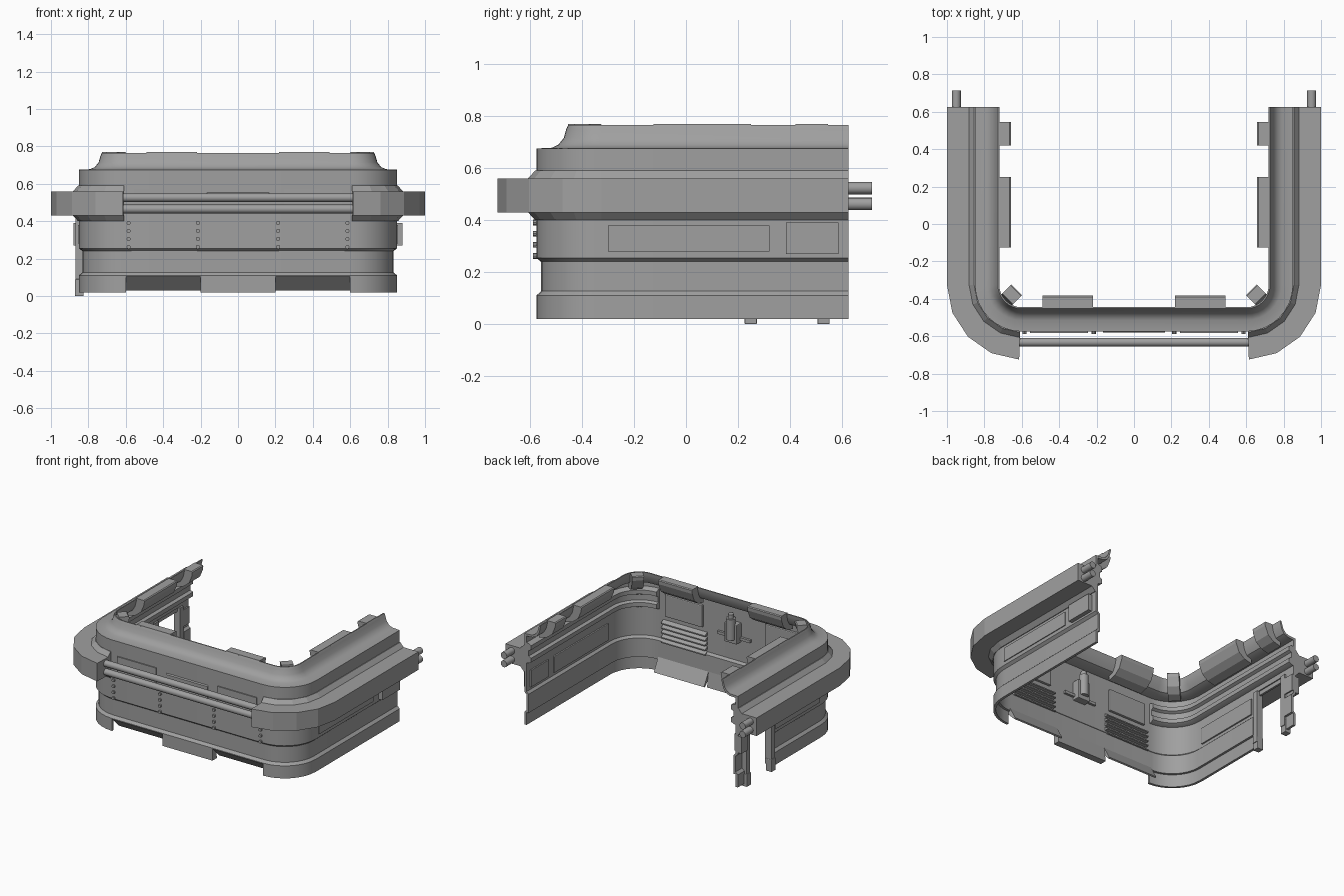
import bpy, bmesh, math
from mathutils import Vector

cube = bpy.data.objects.get("Cube")
if cube:
    bpy.data.objects.remove(cube)

grey = bpy.data.materials.new("mid_grey")
grey.use_nodes = True
colour = (0.35, 0.35, 0.35, 1)
grey.diffuse_color = colour
grey.node_tree.nodes["Principled BSDF"].inputs["Base Color"].default_value = colour

CX, CY, R = 0.6, -0.325, 0.25     # corner centre and wall corner radius
BACK = 0.625                      # open rear end of both side walls
smooth_parts = []


def finish(name, bm, smooth=True):
    bmesh.ops.recalc_face_normals(bm, faces=bm.faces)
    mesh = bpy.data.meshes.new(name)
    bm.to_mesh(mesh)
    bm.free()
    mesh.materials.append(grey)
    obj = bpy.data.objects.new(name, mesh)
    bpy.context.collection.objects.link(obj)
    if smooth:
        smooth_parts.append(obj)
    return obj


# Stations on the wall line: a point and the outward direction there
def front(x):
    return Vector((x, CY - R, 0)), Vector((0, -1, 0))


def side(s, y):
    return Vector((s * (CX + R), y, 0)), Vector((s, 0, 0))


def corner(s, steps, end=90):
    result = []
    for i in range(steps + 1):
        a = math.radians(end * i / steps)
        n = Vector((s * math.cos(a), -math.sin(a), 0))
        result.append((Vector((s * CX, CY, 0)) + n * R, n))
    return result


def sweep(name, stations, profile, smooth=True):
    """Carry a closed (outward offset, height) profile along the stations."""
    bm = bmesh.new()
    rings = [[bm.verts.new(p + n * d + Vector((0, 0, z))) for d, z in profile]
             for p, n in stations]
    count = len(profile)
    for a, b in zip(rings, rings[1:]):
        for i in range(count):
            j = (i + 1) % count
            bm.faces.new((a[i], a[j], b[j], b[i]))
    bm.faces.new(rings[0])
    bm.faces.new(rings[-1])
    return finish(name, bm, smooth)


def block(name, stations, d0, d1, z0, z1, bevel=0):
    obj = sweep(name, stations, [(d0, z0), (d1, z0), (d1, z1), (d0, z1)], False)
    if bevel:
        mod = obj.modifiers.new("edge_bevel", 'BEVEL')
        mod.width = bevel
        mod.segments = 2
    return obj


def rod(name, start, end, radius, sides=16):
    start, end = Vector(start), Vector(end)
    axis = end - start
    bm = bmesh.new()
    bmesh.ops.create_cone(bm, cap_ends=True, segments=sides, radius1=radius,
                          radius2=radius, depth=axis.length)
    bm.transform(axis.to_track_quat('Z', 'Y').to_matrix().to_4x4())
    bmesh.ops.translate(bm, verts=bm.verts, vec=(start + end) / 2)
    return finish(name, bm)


# Wall shell
DOOR0, DOOR1 = 0.235, 0.55
right_run = [side(1, BACK)] + corner(1, 8)
left_run = corner(-1, 8)[::-1]
upper = [(0, .43), (0, .675), (-.06, .678), (-.085, .69), (-.105, .715),
         (-.115, .75), (-.122, .765), (-.13, .765), (-.127, .745), (-.118, .71),
         (-.098, .677), (-.065, .663), (-.018, .66), (-.018, .43)]
lower = [(-.018, .11), (-.018, .24), (0, .255), (0, .43), (-.018, .43),
         (-.018, .26), (-.034, .245), (-.034, .11)]
skirt = [(0, .02), (0, .11), (-.018, .127), (-.03, .127), (-.018, .11), (-.018, .02)]

sweep("upper_wall", right_run + left_run + [side(-1, BACK)], upper)
sweep("lower_wall", right_run + left_run + [side(-1, DOOR0)], lower)
sweep("lower_wall_rear_strip", [side(-1, DOOR1), side(-1, BACK)], lower)
sweep("skirt_left", right_run, skirt)
sweep("skirt_right", left_run + [side(-1, DOOR0)], skirt)
sweep("skirt_rear_strip", [side(-1, DOOR1), side(-1, BACK)], skirt)

# Front skirt: flush centre and slanted recess plates
sweep("skirt_centre", [front(-.2), front(.2)],
      [(0, .02), (0, .11), (-.018, .127), (-.034, .127), (-.05, .02)])
for s in (-1, 1):
    sweep("skirt_recess", [front(s * .2), front(s * .6)],
          [(0, .105), (0, .11), (-.018, .127), (-.034, .127), (-.085, .035), (-.075, .03)])

# Bumpers around both sides, with inner rails and the pipes they hold
bumper = [(-.01, .40), (.005, .40), (.032, .43), (.15, .43), (.15, .56),
          (.032, .56), (.005, .59), (-.01, .59)]
rails = [(-.01, .615), (-.035, .61), (-.055, .60), (-.055, .57), (-.035, .56),
         (-.035, .52), (-.055, .51), (-.055, .48), (-.035, .47), (-.01, .465)]
for s in (-1, 1):
    sweep("bumper", [side(s, BACK)] + corner(s, 4, 88), bumper, False)
    sweep("inner_rails", [side(s, BACK)] + corner(s, 8), rails)
    for z in (.462, .523):
        rod("rear_pipe", (s * .95, .58, z), (s * .95, .715, z), .024)
for z in (.465, .526):
    rod("front_pipe", (-.615, -.632, z), (.615, -.632, z), .023)

# Clamps hooked over the inner rim and following its cove
clamp = [(-.123, .77), (-.185, .77), (-.192, .765), (-.19, .74), (-.165, .68),
         (-.12, .645), (-.06, .63), (-.06, .665), (-.11, .70)]
for s in (-1, 1):
    spans = [(side(s, .42), side(s, .545)), (side(s, -.125), side(s, .25)),
             (front(s * .22), front(s * .49))]
    p, n = corner(s, 2)[1]
    p = p - n * .02
    t = Vector((-n.y, n.x, 0)) * .04
    spans.append(((p - t, n), (p + t, n)))
    for span in spans:
        sweep("rim_clamp", span, clamp, False)

# Side panels, outside and inside
for s in (-1, 1):
    end = DOOR0 - .03 if s < 0 else .32
    block("side_panel_outer", [side(s, -.3), side(s, end)], -.01, .006, .28, .38)
    block("side_panel_inner", [side(s, -.3), side(s, end)], -.028, -.01, .28, .40, .004)
    first, last = (DOOR1, BACK) if s < 0 else (.385, .585)
    block("rear_side_box", [side(s, first), side(s, last)], -.01, .03, .27, .39)
    block("rear_inner_panel", [side(s, first), side(s, last)], -.028, -.01, .28, .40)

# Door frame legs with feet
for y in (.25, .53):
    block("door_leg", [side(-1, y - .02), side(-1, y + .02)], -.03, .018, .05, .43)
    block("door_foot", [side(-1, y - .025), side(-1, y + .022)], -.025, .022, 0, .09, .004)

# Thin front plates and rivet columns
for x in (-.4, .4):
    block("front_plate", [front(x - .155), front(x + .155)], -.002, .008, .445, .57)
sweep("front_centre_plate", [front(-.165), front(.165)],
      [(-.002, .445), (.006, .445), (.006, .545), (-.002, .555)], False)
for x in (-.585, -.215, .215, .585):
    for i in range(4):
        z = .262 + i * .043
        rod("front_rivet", (x, -.565, z), (x, -.588, z), .011, 8)

# Inside of the front wall: panels, louvres and a central post
for s in (-1, 1):
    block("inner_panel", [front(s * .25), front(s * .55)], -.035, -.01, .43, .59, .006)
    for i in range(5):
        z = .24 + i * .034
        sweep("inner_louvre", [front(s * .22), front(s * .57)],
              [(-.015, z), (-.045, z), (-.045, z + .008), (-.015, z + .025)], False)
rod("inner_post", (0, -.51, .43), (0, -.51, .58), .032)
rod("inner_post_cap", (0, -.51, .58), (0, -.51, .61), .02)
block("inner_post_mount", [front(-.05), front(.05)], -.07, -.01, .40, .54, .006)
block("inner_post_bar", [front(-.13), front(.13)], -.035, -.01, .42, .44)

# Smooth the curved parts and keep their edges sharp
bpy.ops.object.select_all(action='DESELECT')
for obj in smooth_parts:
    obj.select_set(True)
bpy.context.view_layer.objects.active = smooth_parts[0]
bpy.ops.object.shade_smooth_by_angle(angle=math.radians(30))
bpy.ops.object.select_all(action='DESELECT')
